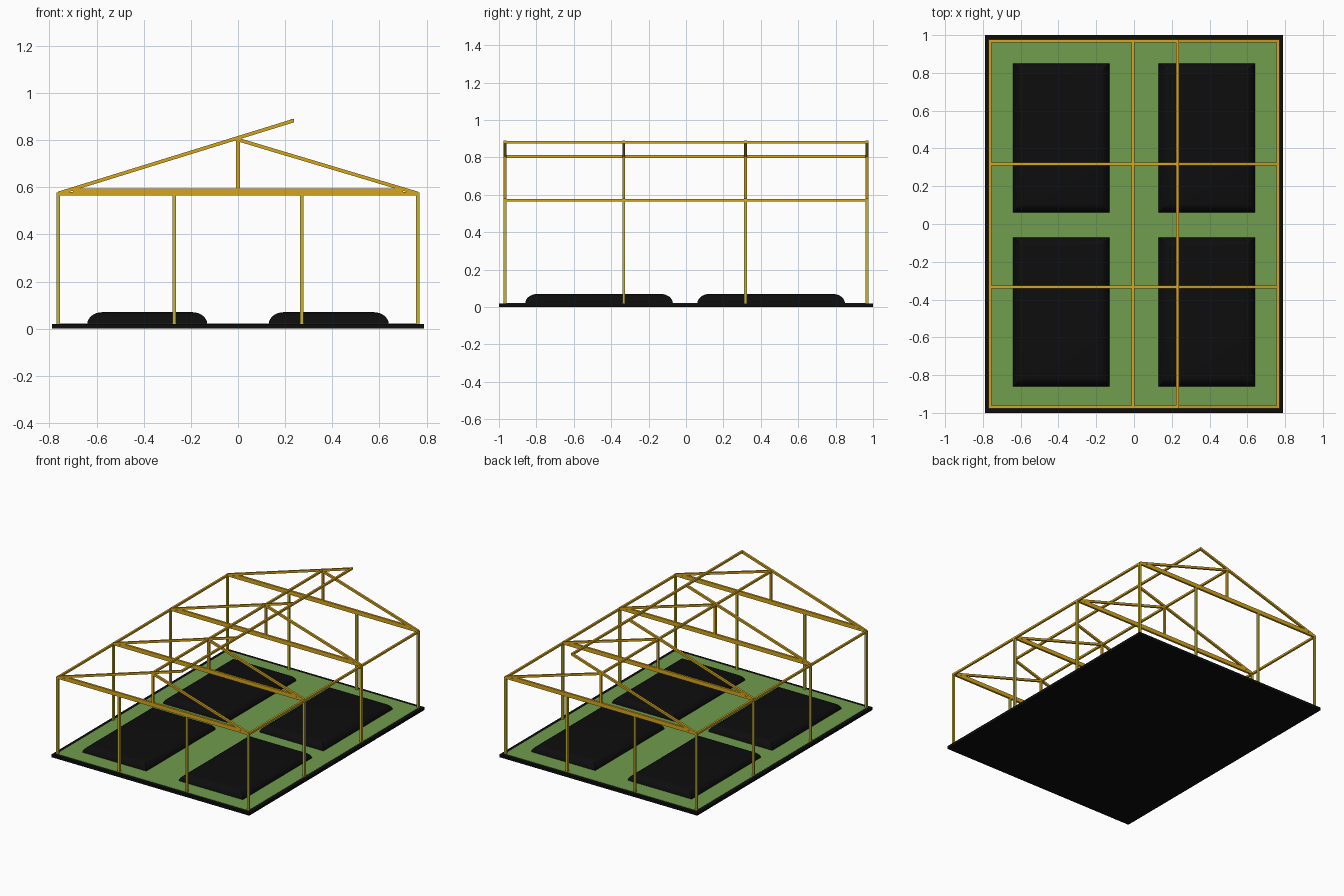
import bpy, bmesh, math
from mathutils import Vector, Matrix

if "Cube" in bpy.data.objects:
    bpy.data.objects.remove(bpy.data.objects["Cube"])


def material(name, rgb):
    m = bpy.data.materials.new(name)
    m.diffuse_color = (*rgb, 1)
    m.use_nodes = True
    m.node_tree.nodes["Principled BSDF"].inputs["Base Color"].default_value = m.diffuse_color
    return m


BLACK = material("soil_black", (0.004, 0.004, 0.004))
GREEN = material("grass_green", (0.16, 0.34, 0.075))
POST = material("post_yellow", (0.56, 0.45, 0.035))
BEAM = material("beam_yellow", (0.68, 0.38, 0.012))


def finish(name, bm, mat):
    bmesh.ops.recalc_face_normals(bm, faces=bm.faces[:])
    me = bpy.data.meshes.new(name)
    bm.to_mesh(me)
    bm.free()
    me.materials.append(mat)
    ob = bpy.data.objects.new(name, me)
    bpy.context.collection.objects.link(ob)
    return ob


def box(name, lo, hi, mat):
    lo, hi = Vector(lo), Vector(hi)
    bm = bmesh.new()
    bmesh.ops.create_cube(bm, size=1, matrix=Matrix.Translation((lo + hi) / 2)
                          @ Matrix.Diagonal((*(hi - lo), 1)))
    return finish(name, bm, mat)


def bar(name, a, b, mat, t=0.015):
    """Square timber running from a to b."""
    a, b = Vector(a), Vector(b)
    d = (b - a).normalized()
    side = Vector((1, 0, 0)) if abs(d.y) > 0.5 else Vector((0, 1, 0))
    up = d.cross(side)
    bm = bmesh.new()
    ends = [[bm.verts.new(p + (side * u + up * v) * t / 2)
             for u, v in ((-1, -1), (1, -1), (1, 1), (-1, 1))] for p in (a, b)]
    bm.faces.new(ends[0])
    bm.faces.new(ends[1])
    for i in range(4):
        j = (i + 1) % 4
        bm.faces.new((ends[0][i], ends[0][j], ends[1][j], ends[1][i]))
    return finish(name, bm, mat)


def bed(name, x0, x1, y0, y1, z0=0.018, r=0.052, rx=0.065, steps=8):
    """Soil bed: stacked rectangles following a quarter round edge."""
    bm = bmesh.new()
    prev = None
    for k in range(steps + 1):
        a = math.pi / 2 * k / steps
        i, z = rx * (1 - math.cos(a)), z0 + r * math.sin(a)
        ring = [bm.verts.new(p) for p in ((x0 + i, y0 + i, z), (x1 - i, y0 + i, z),
                                          (x1 - i, y1 - i, z), (x0 + i, y1 - i, z))]
        if prev:
            for n in range(4):
                m = (n + 1) % 4
                bm.faces.new((prev[n], prev[m], ring[m], ring[n]))
        else:
            bm.faces.new(ring)
        prev = ring
    bm.faces.new(prev)
    ob = finish(name, bm, BLACK)
    bpy.context.view_layer.objects.active = ob
    ob.select_set(True)
    bpy.ops.object.shade_smooth_by_angle(angle=math.radians(30))
    ob.select_set(False)


# Ground slab and grass
box("ground_slab", (-0.79, -1, 0), (0.79, 1, 0.02), BLACK)
box("grass", (-0.765, -0.975, 0.01), (0.765, 0.975, 0.0215), GREEN)

# Four planting beds
for xn, x0, x1 in (("left", -0.64, -0.13), ("right", 0.13, 0.64)):
    for yn, y0, y1 in (("front", -0.86, -0.07), ("back", 0.06, 0.85)):
        bed(f"{yn}_{xn}_bed", x0, x1, y0, y1)

# Frames: posts and trusses
X, Y, EAVE, RIDGE = 0.762, 0.968, 0.572, 0.806
OVER_X, OVER_Z = 0.23, 0.882
for i, y in enumerate((-Y, -0.333, 0.318, Y)):
    for x in (-X, X):
        bar(f"side_post_{i}", (x, y, 0.02), (x, y, EAVE), POST)
    if i in (0, 3):
        for x in (-0.27, 0.27):
            bar(f"end_post_{i}", (x, y, 0.02), (x, y, EAVE), POST)
    box(f"tie_beam_{i}", (-X, y - 0.0075, 0.565), (X, y + 0.0075, 0.58), BEAM)
    box(f"upper_tie_beam_{i}", (-0.7, y - 0.0075, 0.578), (0.7, y + 0.0075, 0.594), BEAM)
    bar(f"king_post_{i}", (0, y, 0.58), (0, y, RIDGE), BEAM)
    bar(f"long_rafter_{i}", (-X, y, EAVE + 0.002), (OVER_X + 0.004, y, OVER_Z), BEAM)
    bar(f"short_rafter_{i}", (X, y, EAVE + 0.002), (0, y, RIDGE - 0.004), BEAM)

# Lengthwise purlins
for name, x, z in (("left_eave", -X, 0.57), ("right_eave", X, 0.57),
                   ("ridge", -0.005, 0.805), ("overhang", OVER_X, OVER_Z)):
    bar(f"{name}_purlin", (x, -Y - 0.0075, z), (x, Y + 0.0075, z), BEAM, 0.014)
